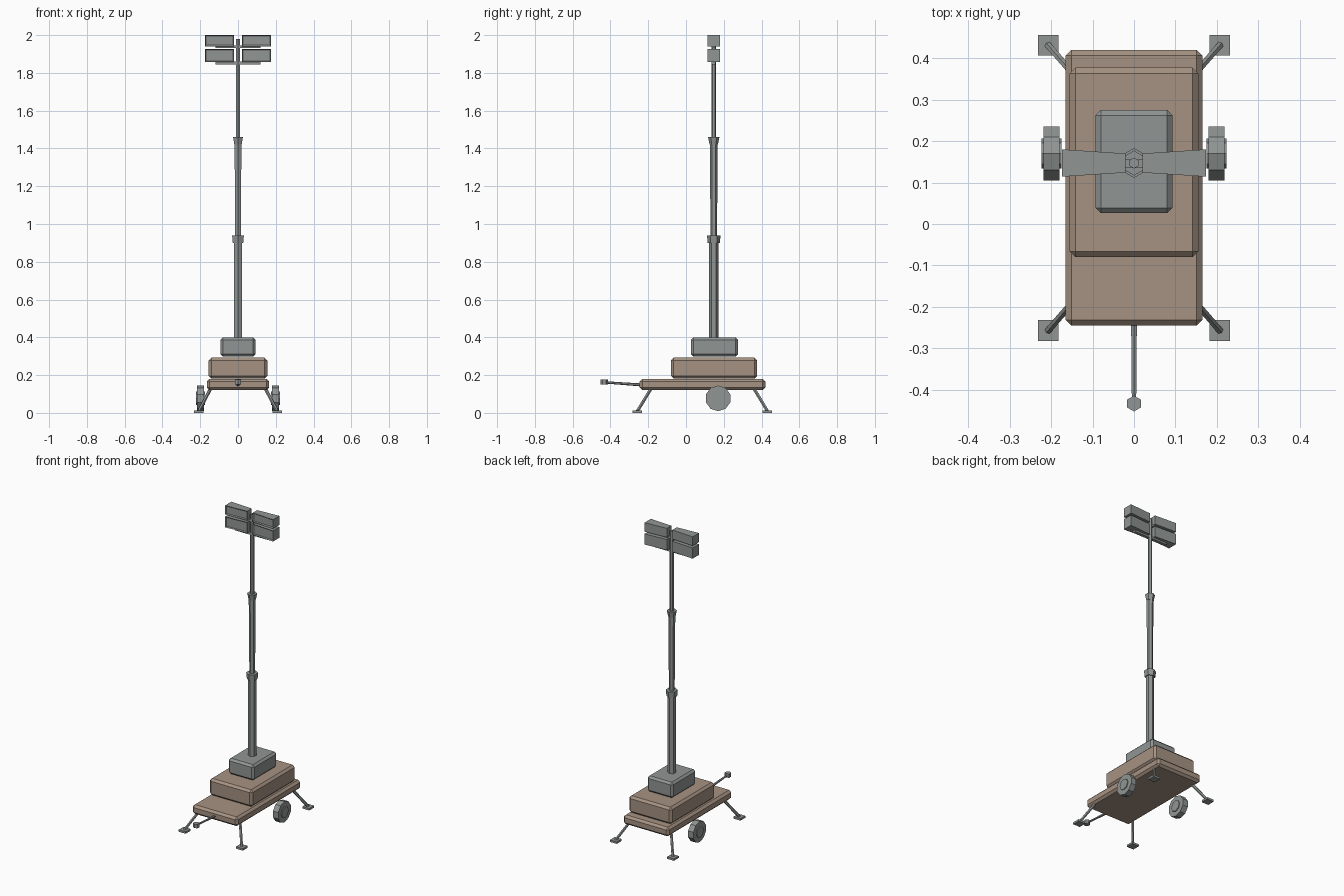
import bpy, bmesh, math
from mathutils import Vector

if "Cube" in bpy.data.objects:
    bpy.data.objects.remove(bpy.data.objects["Cube"], do_unlink=True)


def material(name, rgb):
    m = bpy.data.materials.new(name)
    m.use_nodes = True
    m.diffuse_color = (*rgb, 1)
    m.node_tree.nodes["Principled BSDF"].inputs["Base Color"].default_value = (*rgb, 1)
    return m


TAN = material("tan_paint", (0.38, 0.29, 0.225))
GREY = material("grey_metal", (0.28, 0.305, 0.295))


def finish(name, bm, mat):
    bmesh.ops.recalc_face_normals(bm, faces=bm.faces)
    me = bpy.data.meshes.new(name)
    bm.to_mesh(me)
    bm.free()
    me.materials.append(mat)
    ob = bpy.data.objects.new(name, me)
    bpy.context.collection.objects.link(ob)
    return ob


def box(name, lo, hi, mat, bevel=0):
    bm = bmesh.new()
    bmesh.ops.create_cube(bm, size=1)
    lo, hi = Vector(lo), Vector(hi)
    for v in bm.verts:
        v.co = (lo + hi) / 2 + v.co * (hi - lo)
    if bevel:
        bmesh.ops.bevel(bm, geom=bm.edges[:], offset=bevel, segments=1, affect='EDGES')
    return finish(name, bm, mat)


def rod(name, a, b, r1, r2, sides, mat=GREY):
    """Tapered prism running from a to b."""
    a, b = Vector(a), Vector(b)
    bm = bmesh.new()
    bmesh.ops.create_cone(bm, cap_ends=True, segments=sides, radius1=r1, radius2=r2,
                          depth=(b - a).length)
    rot = (b - a).to_track_quat('Z', 'Y')
    for v in bm.verts:
        v.co = rot @ v.co + (a + b) / 2
    return finish(name, bm, mat)


# Trailer bed, housing and mast base
box("trailer_bed", (-0.165, -0.245, 0.12), (0.165, 0.42, 0.18), TAN, 0.014)
box("generator_housing", (-0.155, -0.08, 0.182), (0.155, 0.377, 0.292), TAN, 0.014)
box("mast_base", (-0.093, 0.026, 0.298), (0.093, 0.275, 0.4), GREY, 0.013)

# Telescopic mast with flared collars
MY = 0.147
for name, z1, z2, r1, r2 in (
        ("lower_mast", 0.395, 0.9, 0.025, 0.025),
        ("lower_collar", 0.9, 0.94, 0.032, 0.036),
        ("middle_mast", 0.93, 1.43, 0.017, 0.021),
        ("upper_collar", 1.42, 1.46, 0.022, 0.03),
        ("upper_mast", 1.45, 1.98, 0.013, 0.013)):
    rod(name, (0, MY, z1), (0, MY, z2), r1, r2, 6)

# Lamp crossbars
for name, z in (("lower_lamp_bar", 1.852), ("upper_lamp_bar", 1.938)):
    box(name, (-0.12, 0.135, z - 0.007), (0.12, 0.155, z + 0.007), GREY)


def lamp(name, side, z1, z2):
    """Floodlight box, deeper at its outer end, with a recessed front."""
    bm = bmesh.new()
    bmesh.ops.create_cube(bm, size=1)
    for v in bm.verts:
        outer = v.co.x * side > 0
        depth = 0.066 if outer else 0.046
        v.co = Vector((side * (0.174 if outer else 0.02), MY + v.co.y * depth,
                       z1 if v.co.z < 0 else z2))
    bm.normal_update()
    front = [min(bm.faces, key=lambda f: f.calc_center_median().y)]
    bmesh.ops.inset_region(bm, faces=front, thickness=0.008, depth=-0.006)
    finish(name, bm, GREY)


for side, label in ((-1, "right"), (1, "left")):
    lamp(label + "_lower_lamp", side, 1.857, 1.927)
    lamp(label + "_upper_lamp", side, 1.941, 2.0)

    # Wheels with protruding hubs
    x, y, z = side * 0.199, 0.17, 0.077
    rod(label + "_wheel", (x - 0.019, y, z), (x + 0.019, y, z), 0.068, 0.068, 10)
    rod(label + "_hub", (x - 0.024, y, z), (x + 0.024, y, z), 0.036, 0.036, 8)

    # Splayed stabiliser legs on square feet
    for end, top_y, foot_y in (("front", -0.185, -0.257), ("back", 0.36, 0.431)):
        fx = side * 0.207
        rod(f"{label}_{end}_leg", (side * 0.145, top_y, 0.128), (fx, foot_y, 0.01),
            0.009, 0.009, 6)
        box(f"{label}_{end}_foot", (fx - 0.025, foot_y - 0.025, 0),
            (fx + 0.025, foot_y + 0.025, 0.013), GREY)

# Tow bar and hitch
rod("tow_bar", (0, -0.235, 0.148), (0, -0.435, 0.162), 0.008, 0.006, 6)
rod("tow_hitch", (0, -0.433, 0.15), (0, -0.433, 0.176), 0.019, 0.019, 6)
